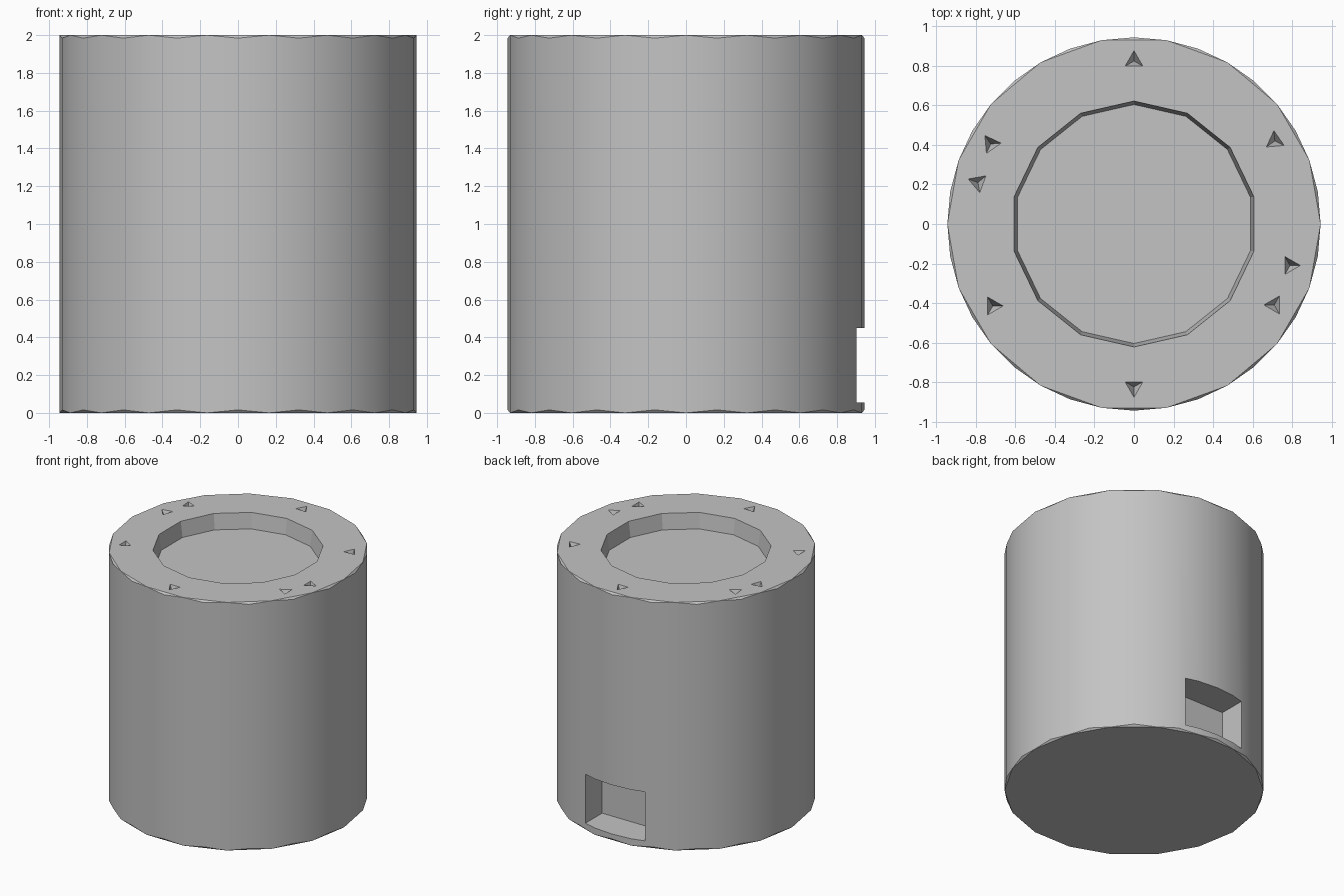
import bpy, bmesh
from math import cos, sin, radians, tau
from mathutils import Matrix

if "Cube" in bpy.data.objects:
    bpy.data.objects.remove(bpy.data.objects["Cube"], do_unlink=True)

RADIUS, HEIGHT, SIDES, LIP = 0.945, 2.0, 36, 0.016

grey = bpy.data.materials.new("plain grey")
grey.use_nodes = True
colour = (0.55, 0.55, 0.55, 1)
grey.diffuse_color = colour
grey.node_tree.nodes["Principled BSDF"].inputs["Base Color"].default_value = colour


def make_object(name, bm):
    bmesh.ops.recalc_face_normals(bm, faces=bm.faces)
    mesh = bpy.data.meshes.new(name)
    bm.to_mesh(mesh)
    bm.free()
    mesh.materials.append(grey)
    obj = bpy.data.objects.new(name, mesh)
    bpy.context.collection.objects.link(obj)
    return obj


# Body: cylinder whose alternate rim corners are clipped, giving a scalloped edge
bm = bmesh.new()
low, high = [], []
for i in range(SIDES):
    a = tau * i / SIDES
    drop = LIP * (i % 2)
    x, y = RADIUS * cos(a), RADIUS * sin(a)
    low.append(bm.verts.new((x, y, drop)))
    high.append(bm.verts.new((x, y, HEIGHT - drop)))
for i in range(SIDES):
    j = (i + 1) % SIDES
    bm.faces.new((low[i], low[j], high[j], high[i]))
for ring in (low, high):
    bm.faces.new(ring[::2])
    for i in range(0, SIDES, 2):
        bm.faces.new((ring[i], ring[i + 1], ring[(i + 2) % SIDES]))
body = make_object("cylinder_body", bm)

# Cutter: round top recess, with slightly tapered walls
bm = bmesh.new()
bmesh.ops.create_cone(bm, cap_ends=True, segments=14, radius1=0.605, radius2=0.64,
                      depth=0.25, matrix=Matrix.Translation((0, 0, HEIGHT)))

# Cutter: small three-sided pits around the rim (x, y, heading)
pits = [(0, 0.825, 90), (0, -0.825, -90), (0.79, -0.21, 0), (-0.79, 0.21, 40),
        (0.713, 0.42, 95), (-0.715, -0.415, 0), (0.71, -0.41, 60), (-0.725, 0.405, 5)]
for x, y, heading in pits:
    place = Matrix.Translation((x, y, HEIGHT - 0.03)) @ Matrix.Rotation(radians(heading), 4, "Z")
    corners = [bm.verts.new(place @ Matrix.Rotation(tau * k / 3, 4, "Z")
                            @ Matrix.Translation((0.06, 0, 0.04)).to_translation())
               for k in range(3)]
    tip = bm.verts.new(place @ Matrix.Translation((0, 0, -0.04)).to_translation())
    bm.faces.new(corners)
    for k in range(3):
        bm.faces.new((corners[k], corners[(k + 1) % 3], tip))

# Cutter: rectangular notch low on the back
bmesh.ops.create_cube(bm, size=1, matrix=Matrix.Translation((0, 0.89, 0.2525))
                      @ Matrix.Diagonal((0.53, 0.4, 0.395, 1)))
cutter = make_object("recess_cutter", bm)
cutter.hide_render = True

# Carve the body, then drop the cutter
cut = body.modifiers.new("carve", "BOOLEAN")
cut.operation = "DIFFERENCE"
cut.solver = "EXACT"
cut.object = cutter
bpy.ops.object.select_all(action="DESELECT")
body.select_set(True)
bpy.context.view_layer.objects.active = body
bpy.ops.object.modifier_apply(modifier=cut.name)
bpy.data.objects.remove(cutter, do_unlink=True)
bpy.ops.object.shade_smooth_by_angle(angle=radians(20))
